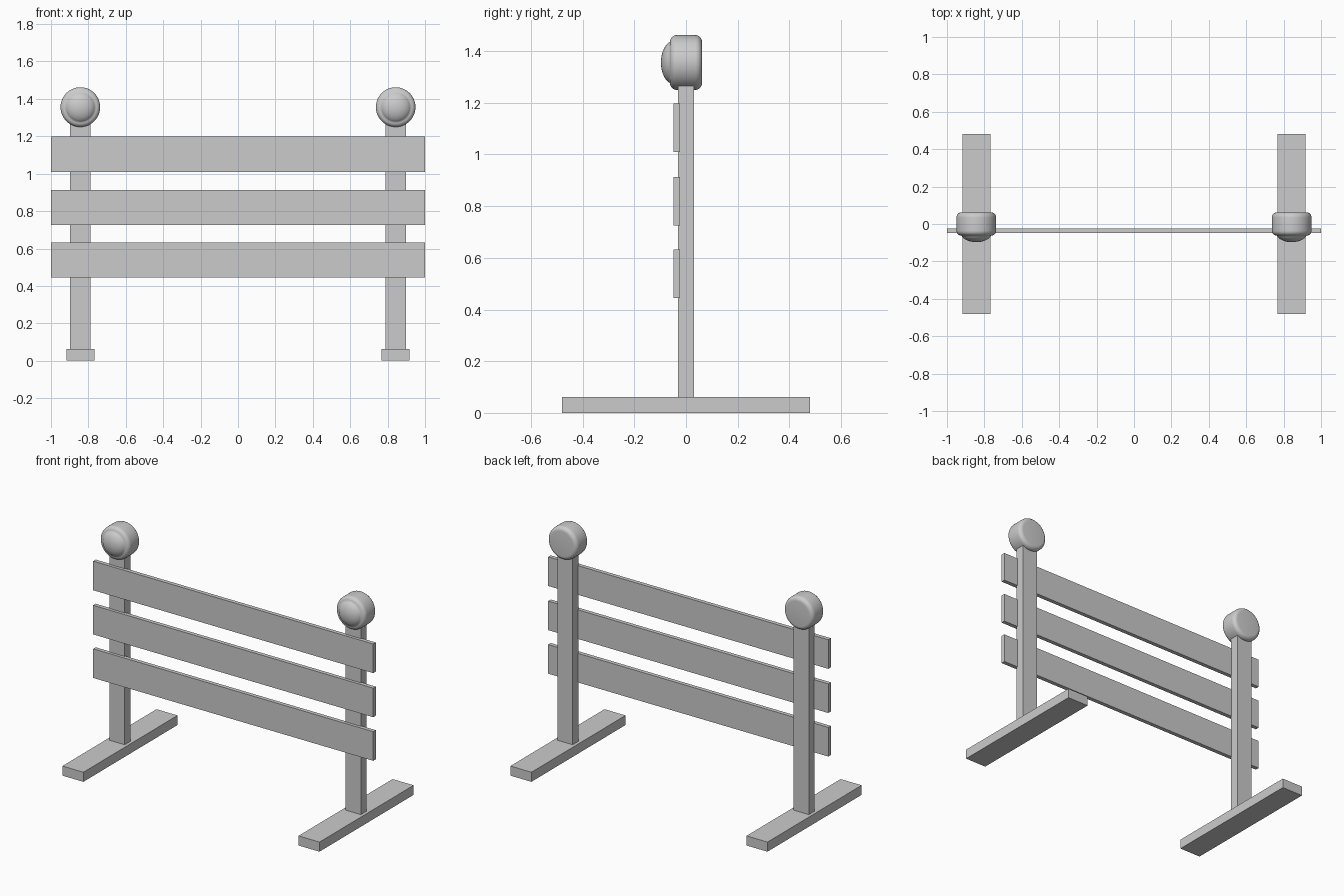
import bpy, bmesh
from math import sin, cos, pi, tau
from mathutils import Matrix, Vector

if "Cube" in bpy.data.objects:
    bpy.data.objects.remove(bpy.data.objects["Cube"])

POST_X = 0.843


def finish(name, bm):
    bmesh.ops.recalc_face_normals(bm, faces=bm.faces)
    mesh = bpy.data.meshes.new(name)
    bm.to_mesh(mesh)
    bm.free()
    obj = bpy.data.objects.new(name, mesh)
    bpy.context.collection.objects.link(obj)
    return obj


def box(name, lo, hi):
    lo, hi = Vector(lo), Vector(hi)
    bm = bmesh.new()
    bmesh.ops.create_cube(bm, size=1, matrix=Matrix.Translation((lo + hi) / 2)
                          @ Matrix.Diagonal((*(hi - lo), 1)))
    return finish(name, bm)


def lamp(name, x, z):
    # Profile (radius, y): flat back, rounded rim, domed lens at the front
    R, half, rnd = 0.106, 0.062, 0.026
    prof = [(0, half)]
    arc = [i * pi / 12 for i in range(7)]
    prof += [(R - rnd + rnd * sin(a), half - rnd + rnd * cos(a)) for a in arc]
    prof += [(R - rnd + rnd * cos(a), -half + rnd - rnd * sin(a)) for a in arc]
    a0 = 0.36
    for i in range(1, 10):
        a = a0 + (pi / 2 - a0) * i / 9
        prof.append((0.085 * cos(a) if i < 9 else 0, -0.045 - 0.052 * sin(a)))
    bm = bmesh.new()
    vs = [bm.verts.new((x + r, y, z)) for r, y in prof]
    edges = [bm.edges.new(p) for p in zip(vs, vs[1:])]
    bmesh.ops.spin(bm, geom=vs + edges, cent=(x, 0, z), axis=(0, 1, 0),
                   angle=tau, steps=48, use_duplicate=False)
    bmesh.ops.remove_doubles(bm, verts=bm.verts, dist=1e-5)
    obj = finish(name, bm)
    bpy.ops.object.select_all(action='DESELECT')
    obj.select_set(True)
    bpy.context.view_layer.objects.active = obj
    bpy.ops.object.shade_smooth_by_angle(angle=pi / 3)


# Foot, post and warning lamp on each side
for side, s in (("left", -1), ("right", 1)):
    x = s * POST_X
    box(side + "_foot", (x - 0.075, -0.48, 0), (x + 0.075, 0.48, 0.062))
    box(side + "_post", (x - 0.055, -0.03, 0.06), (x + 0.055, 0.03, 1.27))
    lamp(side + "_lamp", x, 1.356)

# Three horizontal boards on the front of the posts
for name, z in (("lower", 0.538), ("middle", 0.819), ("upper", 1.104)):
    box(name + "_board", (-1, -0.049, z - 0.094), (1, -0.023, z + 0.094))
